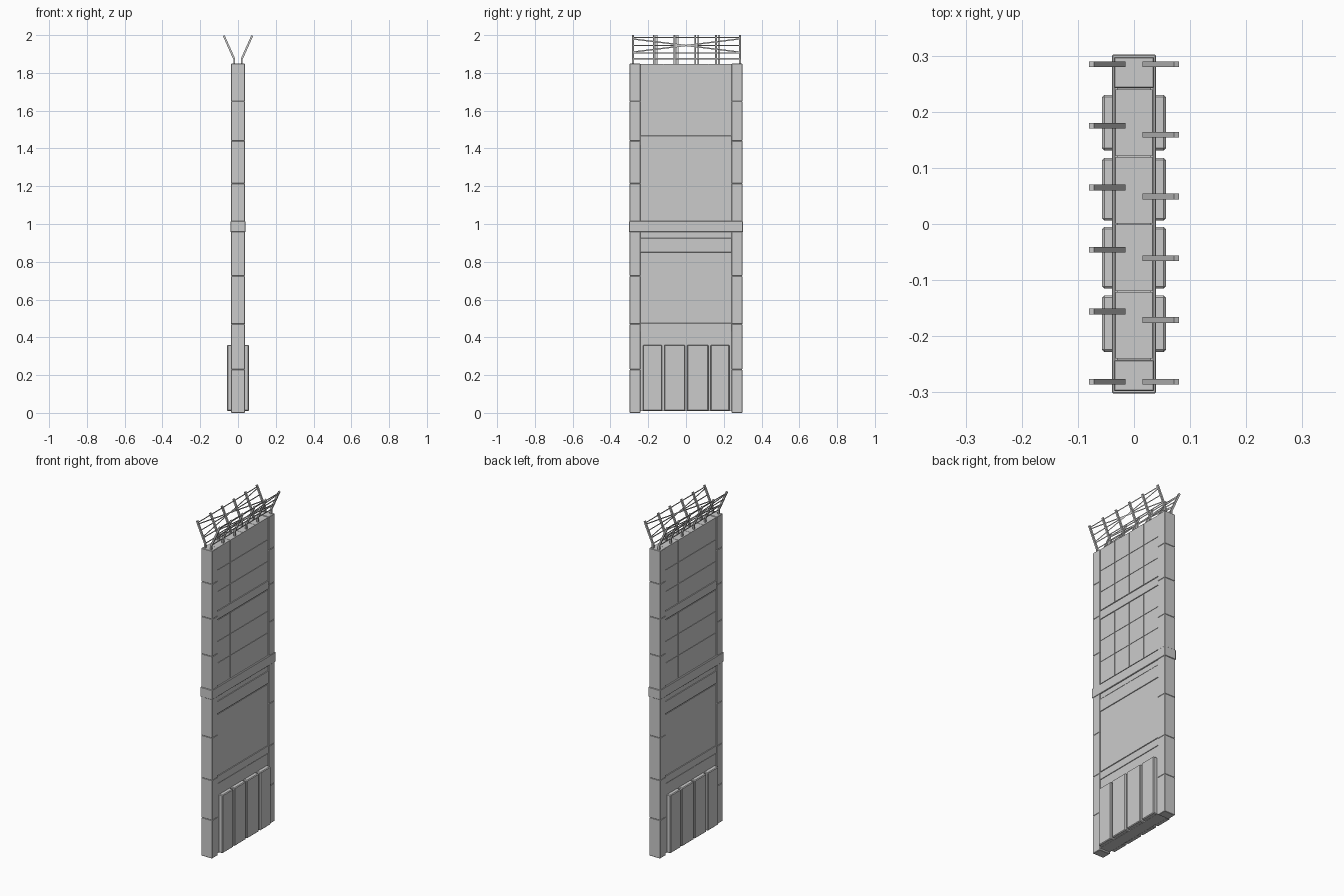
import bpy, bmesh
from mathutils import Vector

if "Cube" in bpy.data.objects:
    bpy.data.objects.remove(bpy.data.objects["Cube"])


def make_object(name, bm, bevel=0):
    bmesh.ops.recalc_face_normals(bm, faces=bm.faces)
    mesh = bpy.data.meshes.new(name)
    bm.to_mesh(mesh)
    bm.free()
    ob = bpy.data.objects.new(name, mesh)
    bpy.context.collection.objects.link(ob)
    if bevel:
        mod = ob.modifiers.new("bevel", 'BEVEL')
        mod.width = bevel
        mod.segments = 1
    return ob


def add_box(bm, x0, x1, y0, y1, z0, z1):
    verts = bmesh.ops.create_cube(bm, size=1)["verts"]
    for v in verts:
        v.co = Vector(((x0 + x1) / 2 + v.co.x * (x1 - x0),
                       (y0 + y1) / 2 + v.co.y * (y1 - y0),
                       (z0 + z1) / 2 + v.co.z * (z1 - z0)))


def boxes(name, items, bevel=0):
    bm = bmesh.new()
    for b in items:
        add_box(bm, *b)
    return make_object(name, bm, bevel)


# Solid wall core
boxes("wall_core", [(-0.03, 0.03, -0.245, 0.245, 0.01, 1.845)])

# End columns of stacked blocks
seams = [0, 0.23, 0.47, 0.725, 0.98, 1.215, 1.44, 1.65, 1.85]
blocks = []
for y0, y1 in ((-0.298, -0.242), (0.242, 0.298)):
    for z0, z1 in zip(seams, seams[1:]):
        blocks.append((-0.036, 0.036, y0, y1, z0, z1))
boxes("column_blocks", blocks, 0.002)

# Belt around the middle
boxes("middle_belt", [(-0.039, 0.039, -0.302, 0.302, 0.957, 1.015)], 0.002)

# Upper slabs: two fields of three rows by four columns
slabs = []
cols = [-0.241, -0.12, 0, 0.12, 0.241]
gap = 0.001
for base in ([1.02, 1.155, 1.285, 1.413], [1.472, 1.585, 1.715, 1.849]):
    for z0, z1 in zip(base, base[1:]):
        for y0, y1 in zip(cols, cols[1:]):
            slabs.append((-0.033, 0.033, y0 + gap, y1 - gap, z0 + gap, z1 - gap))
boxes("upper_slabs", slabs)

# Horizontal beams across the wall and the lower infill panel
boxes("cross_beams", [(-0.0345, 0.0345, -0.243, 0.243, z0, z1) for z0, z1 in
                      ((0.43, 0.475), (0.85, 0.925), (1.417, 1.468))], 0.001)
boxes("lower_panel", [(-0.033, 0.033, -0.24, 0.24, z0, z1) for z0, z1 in
                      ((0.01, 0.428), (0.48, 0.53), (0.53, 0.845), (0.927, 0.957))])

# Base armour plates on both faces
plates = []
for s in (-1, 1):
    for y0, y1 in ((-0.228, -0.127), (-0.115, -0.005), (0.006, 0.118), (0.131, 0.23)):
        plates.append((min(s * 0.03, s * 0.057), max(s * 0.03, s * 0.057), y0, y1, 0.01, 0.36))
boxes("base_plates", plates, 0.004)

# Bent fence posts leaning outward, one row per face
profile = [(0.015, 1.845), (0.025, 1.845), (0.025, 1.872), (0.08, 1.995),
           (0.071, 2.0), (0.015, 1.875)]
rows = {1: (-0.281, -0.171, -0.061, 0.049, 0.159, 0.285),
        -1: (-0.281, -0.156, -0.046, 0.065, 0.175, 0.285)}
bm = bmesh.new()
for s, ys in rows.items():
    for y in ys:
        face = bm.faces.new([bm.verts.new((s * x, y - 0.005, z)) for x, z in profile])
        ext = bmesh.ops.extrude_face_region(bm, geom=[face])
        bmesh.ops.translate(bm, vec=(0, 0.01, 0),
                            verts=[e for e in ext["geom"] if isinstance(e, bmesh.types.BMVert)])
make_object("fence_posts", bm)


# Fence wires: flat upright strips along and across the posts
def lean(z):
    return 0.02 + max(0, z - 1.873) * 0.447


bm = bmesh.new()
h = 0.0035
runs = [(z, z) for z in (1.875, 1.905, 1.945, 1.987)] + [(1.91, 1.98), (1.98, 1.91)]
for s in (-1, 1):
    for za, zb in runs:
        pts = ((-0.285, za, -h), (0.285, zb, -h), (0.285, zb, h), (-0.285, za, h))
        bm.faces.new([bm.verts.new((s * lean(z), y, z + d)) for y, z, d in pts])
make_object("fence_wires", bm)
